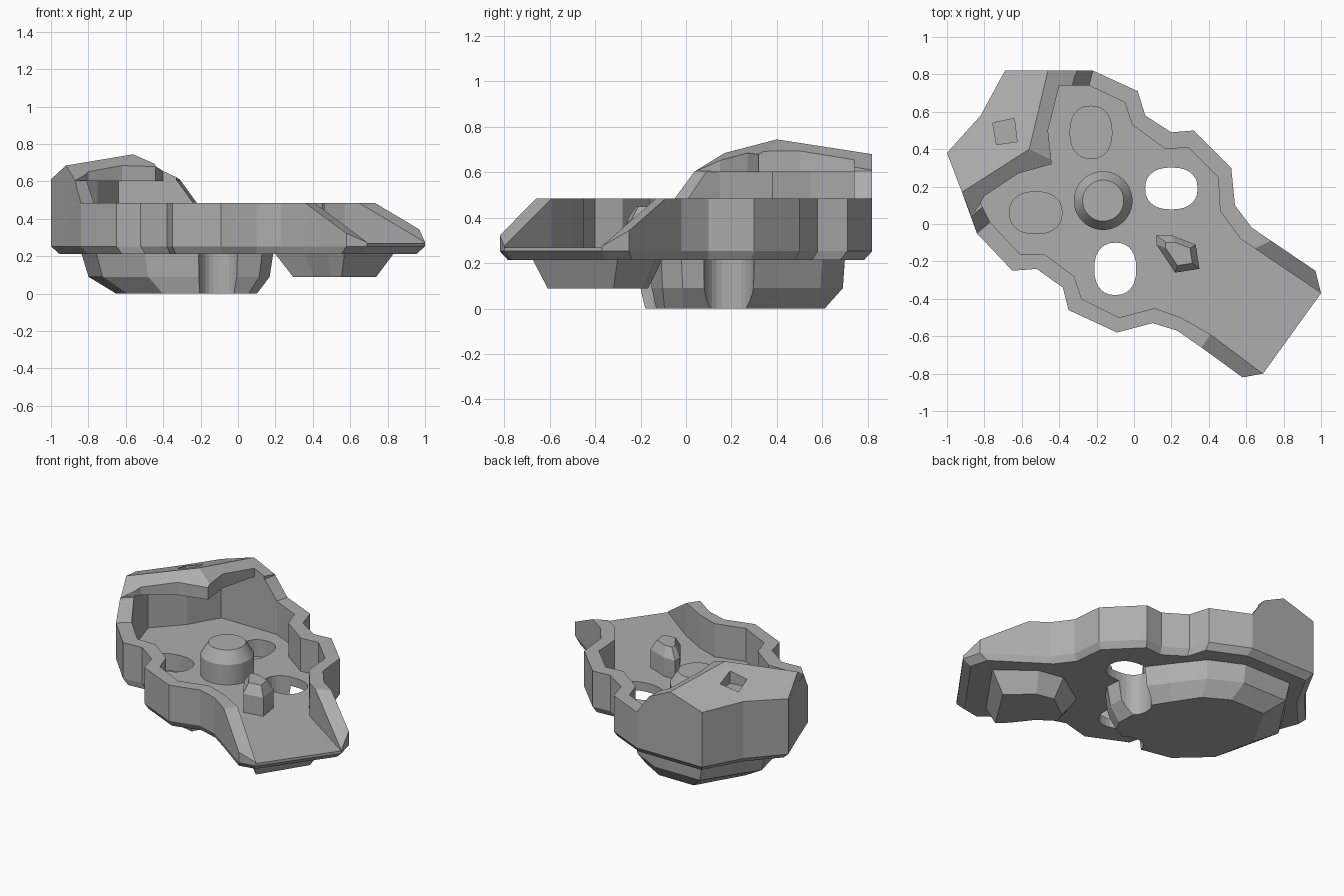
import bpy, bmesh, math
from mathutils import Vector

cube = bpy.data.objects.get("Cube")
if cube:
    bpy.data.objects.remove(cube, do_unlink=True)

grey = bpy.data.materials.new("stone_grey")
grey.use_nodes = True
grey.diffuse_color = (0.42, 0.42, 0.42, 1)
grey.node_tree.nodes["Principled BSDF"].inputs["Base Color"].default_value = (0.42, 0.42, 0.42, 1)


def loft(name, rings, planes=()):
    """Solid through rings of (outline, height), then trimmed by planes given as three points."""
    bm = bmesh.new()
    loops = [[bm.verts.new((x, y, z)) for x, y in poly] for poly, z in rings]
    n = len(loops[0])
    for a, b in zip(loops, loops[1:]):
        for i in range(n):
            j = (i + 1) % n
            bm.faces.new((a[i], a[j], b[j], b[i]))
    bm.faces.new(loops[0])
    bm.faces.new(loops[-1])
    bmesh.ops.recalc_face_normals(bm, faces=bm.faces[:])
    for p in planes:
        p0, p1, p2 = map(Vector, p)
        no = (p1 - p0).cross(p2 - p0).normalized()
        if no.z < 0:
            no.negate()
        bmesh.ops.bisect_plane(bm, geom=bm.verts[:] + bm.edges[:] + bm.faces[:], dist=1e-4,
                               plane_co=p0, plane_no=no, clear_outer=True)
        bmesh.ops.holes_fill(bm, edges=[e for e in bm.edges if e.is_boundary], sides=0)
    bmesh.ops.recalc_face_normals(bm, faces=bm.faces[:])
    mesh = bpy.data.meshes.new(name)
    bm.to_mesh(mesh)
    bm.free()
    mesh.materials.append(grey)
    ob = bpy.data.objects.new(name, mesh)
    bpy.context.collection.objects.link(ob)
    return ob


def scaled(poly, sx, sy, cx, cy, dx=0, dy=0):
    return [(cx + dx + (x - cx) * sx, cy + dy + (y - cy) * sy) for x, y in poly]


def oval(cx, cy, rx, ry, n=28, power=1.0):
    pts = []
    for i in range(n):
        c, s = math.cos(math.tau * i / n), math.sin(math.tau * i / n)
        pts.append((cx + rx * math.copysign(abs(c) ** power, c),
                    cy + ry * math.copysign(abs(s) ** power, s)))
    return pts


def cut(targets, cutter):
    for ob in targets:
        mod = ob.modifiers.new("cut", 'BOOLEAN')
        mod.operation = 'DIFFERENCE'
        mod.solver = 'EXACT'
        mod.object = cutter
        bpy.context.view_layer.objects.active = ob
        bpy.ops.object.modifier_apply(modifier=mod.name)
    bpy.data.objects.remove(cutter, do_unlink=True)


# Outlines, split in a back half and a front half
outer_back = [(-.82, .58), (-.69, .82), (-.22, .82), (.02, .71), (.06, .58), (.2, .49), (.32, .5),
              (.52, .3), (.54, .1), (.63, -.02), (.97, -.25), (1, -.37)]
outer_front = [(.69, -.8), (.58, -.82), (.36, -.66), (.23, -.57), (.1, -.53), (-.09, -.58),
               (-.35, -.46), (-.38, -.34), (-.52, -.24), (-.65, -.25), (-.84, -.05), (-.92, .17), (-1, .38)]
inner_back = [(.57, -.08), (.46, .07), (.45, .25), (.29, .41), (.17, .4), (-.01, .53),
              (-.05, .65), (-.24, .74), (-.64, .74), (-.75, .55)]
inner_front = [(-.75, .55), (-.91, .38), (-.84, .15), (-.77, .01), (-.61, -.16), (-.48, -.16), (-.32, -.28),
               (-.28, -.4), (-.08, -.5), (.11, -.45), (.25, -.5), (.41, -.59)]
RIM, FLOOR, CEILING = .485, .27, .605

# Floor plate with chamfered underside
outline = outer_back + outer_front
plate = loft("floor_plate", [(scaled(outline, .955, .955, 0, 0), .213), (outline, .253), (outline, FLOOR)])

# Walls, sloping down to the open end
loft("back_wall", [(outer_back + inner_back, FLOOR), (outer_back + inner_back, RIM)],
     [((.73, -.09, RIM), (.65, -.13, RIM), (1, -.37, .275))])
front_poly = outer_front + outer_back[:1] + inner_front
loft("front_wall", [(front_poly, FLOOR), (front_poly, RIM)],
     [((.36, -.66, RIM), (.41, -.59, RIM), (.69, -.8, .275))])

# Hood over the corner: lower wall, then overhanging roof
lower = [(-.22, .82), (-.69, .82), (-.82, .58), (-1, .38), (-.92, .17), (-.84, -.05),
         (-.77, .01), (-.84, .15), (-.91, .38), (-.75, .55), (-.64, .74), (-.24, .74)]
loft("hood_wall", [(lower, RIM), (lower, CEILING)],
     [((-.22, .82, RIM), (-.24, .74, RIM), (-.31, .82, .61)),
      ((-.84, -.05, RIM), (-.77, .01, RIM), (-.87, .04, .605))])
upper = [(-.31, .82), (-.69, .82), (-.82, .58), (-1, .38), (-.92, .17), (-.87, .04),
         (-.82, .11), (-.8, .15), (-.62, .27), (-.44, .32), (-.46, .5), (-.4, .74), (-.33, .74)]
peak, left_end, back_end = (-.56, .4, .745), (-.92, .17, .685), (-.46, .82, .68)
roof = loft("hood_roof", [(upper, CEILING - .003), (upper, .9)],
            [(peak, left_end, back_end),
             (peak, back_end, (-.31, .82, .61)),
             (peak, left_end, (-.87, .04, .605))])

# Small square socket in the roof
socket = [(-.755, .54), (-.64, .565), (-.625, .44), (-.735, .425)]
cut([roof], loft("socket_cutter", [(socket, .635), (socket, .9)]))

# Big block underneath
block = [(-.84, .37), (-.72, .54), (-.61, .7), (-.27, .7), (-.06, .6), (.08, .42), (.17, .3), (.19, -.02),
         (.13, -.11), (-.15, -.22), (-.5, -.16), (-.76, .04)]
keel = loft("under_block", [(scaled(block, .73, .87, -.325, .24, .05, -.03), 0),
                            (scaled(block, .94, .98, -.325, .24, .01, 0), .09), (block, .225)])

# Smaller block under the open end
foot = [(.57, -.68), (.84, -.3), (.62, -.13), (.45, -.1), (.22, -.25), (.19, -.34), (.35, -.45), (.48, -.6)]
loft("under_foot", [(scaled(foot, .68, .76, .52, -.38), .088), (foot, .225)])

# Two through holes and two shallow pits
for x, y, rx, ry, depth in [(.2, .19, .14, .112, -.1), (-.1, -.24, .112, .14, -.1),
                            (-.23, .49, .112, .14, .16), (-.525, .06, .14, .112, .16)]:
    shape = oval(x, y, rx, ry, power=.85)
    cut([plate, keel], loft("hole_cutter", [(shape, depth), (shape, .4)]))

# Round pillar with chamfered top
disc = oval(-.165, .125, .157, .157, 40)
pillar = loft("pillar", [(disc, FLOOR - .02), (disc, .4), (oval(-.165, .125, .11, .11, 40), .475)])
for poly in pillar.data.polygons:
    poly.use_smooth = len(poly.vertices) == 4
pillar.data.set_sharp_from_angle(angle=math.radians(30))

# Faceted peg
peg = [(.12, -.06), (.2, -.06), (.33, -.11), (.35, -.24), (.22, -.26), (.12, -.11)]
loft("peg", [(peg, FLOOR - .02), (peg, .39), (scaled(peg, .62, .62, .25, -.16), .45)])
